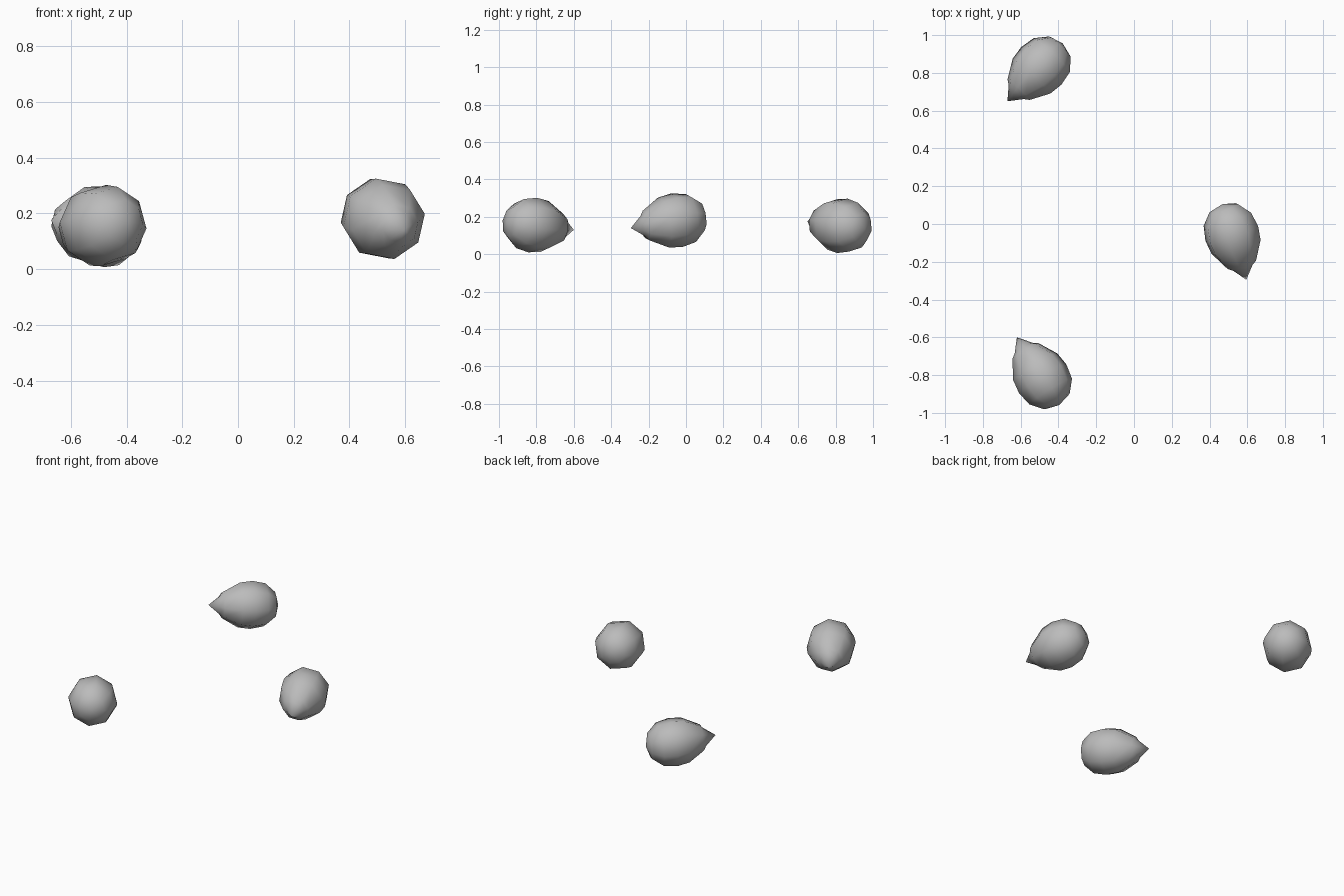
import bpy, bmesh, math
from mathutils import Vector, Matrix

cube = bpy.data.objects.get("Cube")
if cube:
    bpy.data.objects.remove(cube, do_unlink=True)

grey = bpy.data.materials.new("plain grey")
grey.use_nodes = True
colour = (0.5, 0.5, 0.5, 1)
grey.diffuse_color = colour
grey.node_tree.nodes["Principled BSDF"].inputs["Base Color"].default_value = colour

SIDES = 8
# Distance behind the tip and radius of each ring
PROFILE = [(0.068, 0.056), (0.085, 0.081), (0.185, 0.138), (0.26, 0.148),
           (0.34, 0.133), (0.402, 0.08)]
LENGTH = 0.425


def seed(name, tip, direction, roll):
    """Pointed eight-sided drop whose axis runs to the tip."""
    bm = bmesh.new()
    rings = []
    for dist, radius in PROFILE:
        angles = [math.tau * i / SIDES + math.pi / 2 for i in range(SIDES)]
        rings.append([bm.verts.new((radius * math.cos(a), radius * math.sin(a), -dist))
                      for a in angles])
    point, base = bm.verts.new((0, 0, 0)), bm.verts.new((0, 0, -LENGTH))
    for i in range(SIDES):
        j = (i + 1) % SIDES
        bm.faces.new((point, rings[0][i], rings[0][j]))
        bm.faces.new((base, rings[-1][j], rings[-1][i]))
        for a, b in zip(rings, rings[1:]):
            bm.faces.new((a[i], b[i], b[j], a[j]))
    bmesh.ops.recalc_face_normals(bm, faces=bm.faces)
    # Aim the axis, then stand it at its tip position
    turn = Vector(direction).to_track_quat('Z', 'Y').to_matrix().to_4x4()
    bm.transform(Matrix.Translation(tip) @ turn @ Matrix.Rotation(math.radians(roll), 4, 'Z'))
    mesh = bpy.data.meshes.new(name)
    bm.to_mesh(mesh)
    bm.free()
    mesh.materials.append(grey)
    obj = bpy.data.objects.new(name, mesh)
    bpy.context.collection.objects.link(obj)
    bpy.ops.object.select_all(action='DESELECT')
    obj.select_set(True)
    bpy.context.view_layer.objects.active = obj
    bpy.ops.object.shade_smooth_by_angle(angle=math.radians(60))


# Three scattered seeds
seed("left_seed", (0.595, -0.295, 0.14), (0.30, -0.95, -0.16), 12)
seed("front_right_seed", (-0.62, -0.60, 0.13), (-0.53, 0.85, -0.10), 8)
seed("back_right_seed", (-0.67, 0.65, 0.175), (-0.69, -0.72, 0.09), 10)
